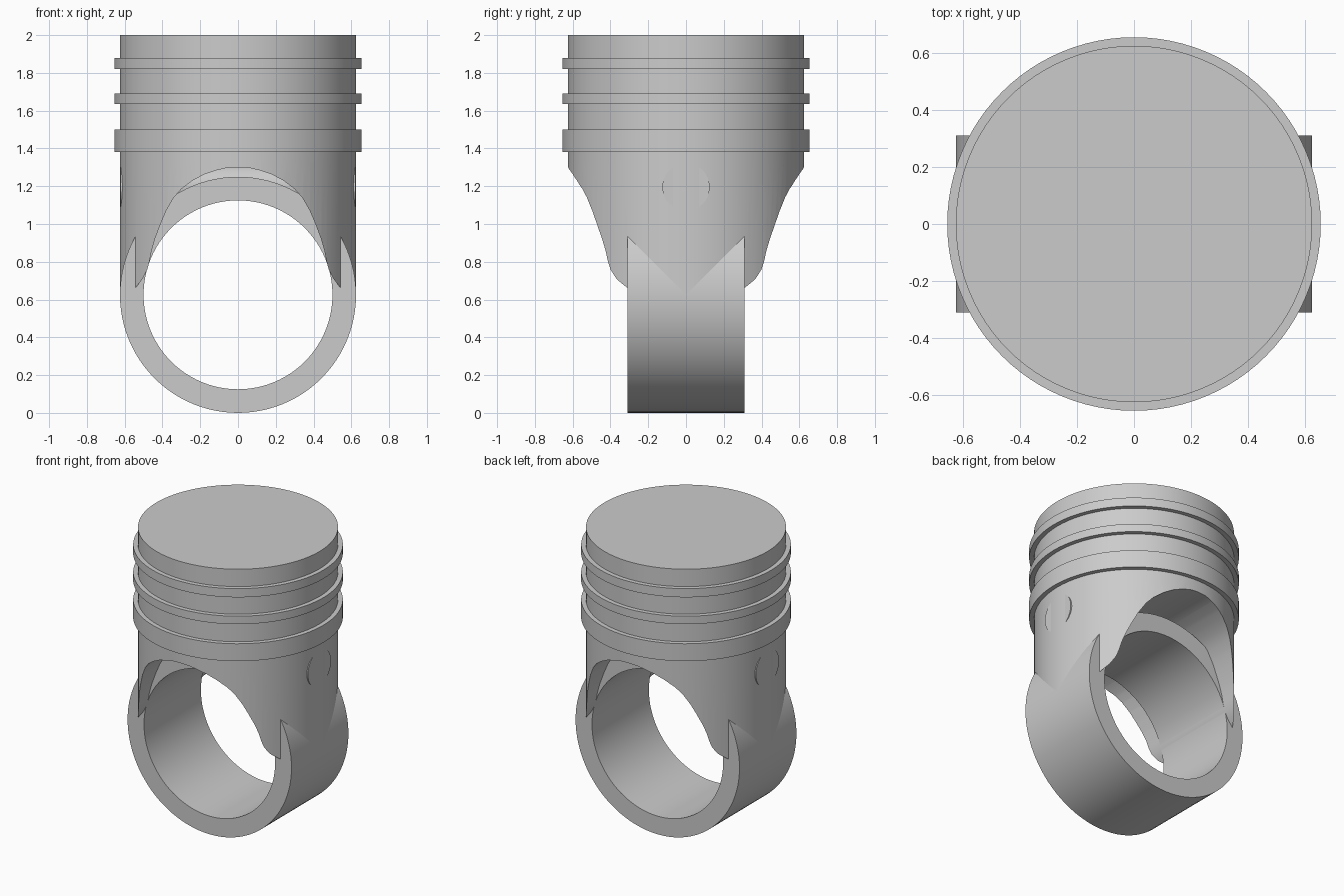
import bpy, bmesh, math

if "Cube" in bpy.data.objects:
    bpy.data.objects.remove(bpy.data.objects["Cube"])

SEG = 96


def make(name, bm):
    bmesh.ops.recalc_face_normals(bm, faces=bm.faces)
    mesh = bpy.data.meshes.new(name)
    bm.to_mesh(mesh)
    bm.free()
    ob = bpy.data.objects.new(name, mesh)
    bpy.context.collection.objects.link(ob)
    return ob


def lathe(name, profile, closed=False):
    """Spin (radius, z) points round z."""
    bm = bmesh.new()
    rings = []
    for r, z in profile:
        rings.append([bm.verts.new((r * math.cos(2 * math.pi * i / SEG),
                                    r * math.sin(2 * math.pi * i / SEG), z))
                      for i in range(SEG)])
    pairs = list(zip(rings, rings[1:]))
    if closed:
        pairs.append((rings[-1], rings[0]))
    for a, b in pairs:
        for i in range(SEG):
            j = (i + 1) % SEG
            bm.faces.new((a[i], a[j], b[j], b[i]))
    if not closed:
        bm.faces.new(rings[0])
        bm.faces.new(rings[-1])
    return make(name, bm)


def prism_y(name, outline, half):
    """Extrude an (x, z) outline along y."""
    bm = bmesh.new()
    face = bm.faces.new([bm.verts.new((x, -half, z)) for x, z in outline])
    geo = bmesh.ops.extrude_face_region(bm, geom=[face])["geom"]
    bmesh.ops.translate(bm, vec=(0, 2 * half, 0),
                        verts=[v for v in geo if isinstance(v, bmesh.types.BMVert)])
    return make(name, bm)


def cut(ob, cutter):
    cutter.hide_render = True
    mod = ob.modifiers.new("cut", "BOOLEAN")
    mod.operation, mod.solver, mod.object = "DIFFERENCE", "EXACT", cutter
    bpy.context.view_layer.objects.active = ob
    bpy.ops.object.modifier_apply(modifier=mod.name)
    bpy.data.objects.remove(cutter, do_unlink=True)


# Piston body with three raised bands
R, B = 0.625, 0.655
profile = [(R, 0.5)]
for low, high in ((1.38, 1.50), (1.635, 1.69), (1.82, 1.88)):
    profile += [(R, low), (B, low), (B, high), (R, high)]
profile.append((R, 2.0))
body = lathe("piston_body", profile)

# Arched opening that leaves two skirt legs
half = [(0.06, 1.297), (0.12, 1.283), (0.18, 1.262), (0.24, 1.23), (0.3, 1.185),
        (0.34, 1.14), (0.38, 1.07), (0.41, 1.0), (0.44, 0.92), (0.457, 0.86),
        (0.467, 0.81), (0.48, 0.76), (0.505, 0.71), (0.54, 0.665), (0.7, 0.6), (0.7, 0.3)]
outline = [(-x, z) for x, z in reversed(half)] + [(0, 1.30)] + half
cut(body, prism_y("arch_cutter", outline, 1.0))

# Big lower ring, axis along y
ring = lathe("rod_ring", [(0.5, -0.31), (0.625, -0.31), (0.625, 0.31), (0.5, 0.31)], closed=True)
ring.rotation_euler.x = math.pi / 2
ring.location.z = 0.625

# Wrist pin across the legs, trimmed by the ring bore
pin = lathe("wrist_pin", [(0.125, -0.621), (0.125, 0.621)])
pin.rotation_euler.y = math.pi / 2
pin.location.z = 1.195
bore = lathe("bore_cutter", [(0.51, -0.5), (0.51, 0.5)])
bore.rotation_euler.x = math.pi / 2
bore.location.z = 0.625
bpy.context.view_layer.update()
cut(pin, bore)

# Smooth shading with crisp edges
bpy.ops.object.select_all(action="DESELECT")
for ob in (body, ring, pin):
    ob.select_set(True)
bpy.context.view_layer.objects.active = body
bpy.ops.object.shade_smooth_by_angle(angle=math.radians(30))
